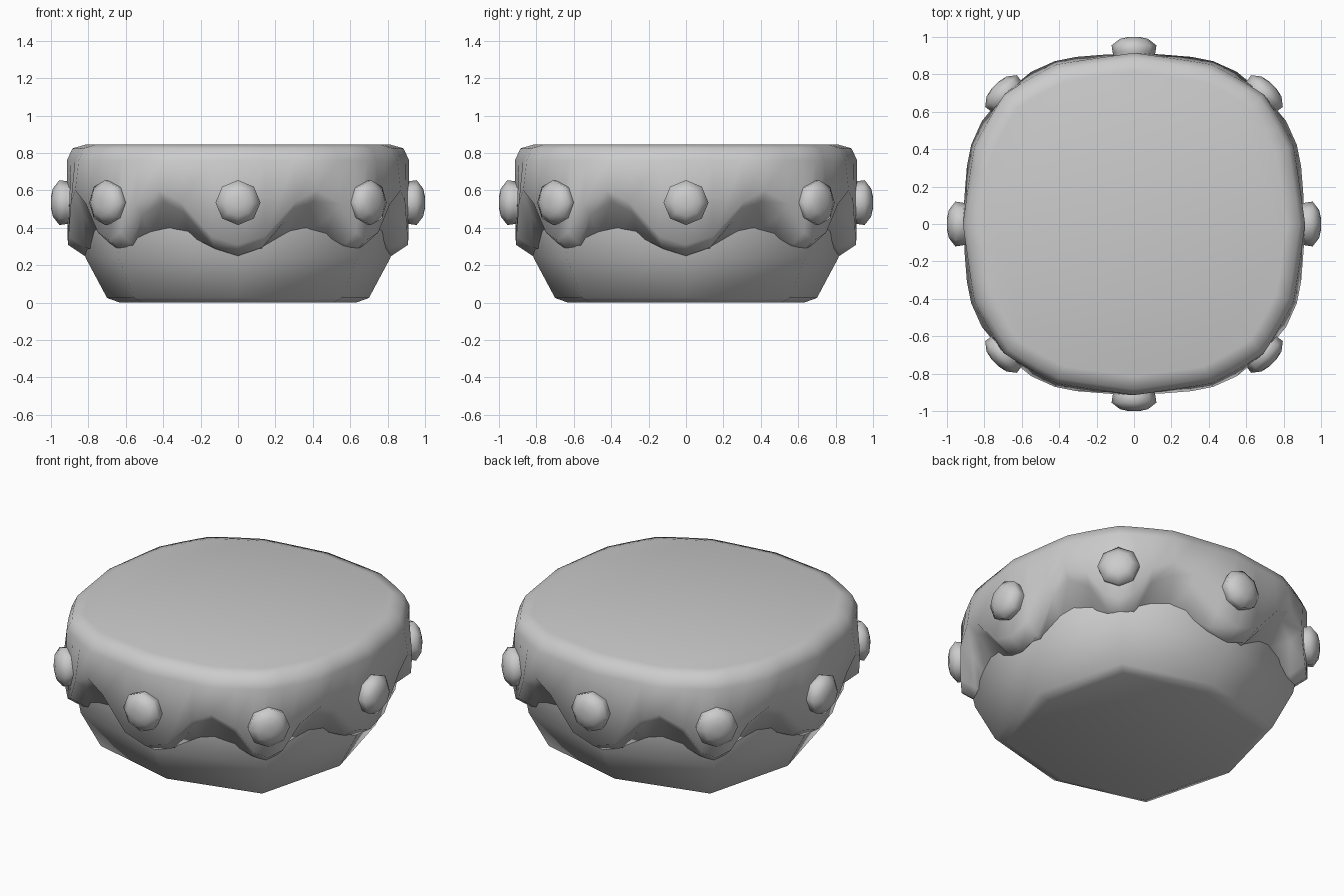
import bpy, bmesh
from math import sin, cos, radians, pi
from mathutils import Vector, Matrix

if "Cube" in bpy.data.objects:
    bpy.data.objects.remove(bpy.data.objects["Cube"])


def loft(name, rings, angle=40):
    """Skin a stack of equal-length rings and cap both ends."""
    bm = bmesh.new()
    loops = [[bm.verts.new(p) for p in ring] for ring in rings]
    n = len(loops[0])
    for a, b in zip(loops, loops[1:]):
        for i in range(n):
            j = (i + 1) % n
            bm.faces.new((a[i], a[j], b[j], b[i]))
    bm.faces.new(loops[0][::-1])
    bm.faces.new(loops[-1])
    bmesh.ops.recalc_face_normals(bm, faces=bm.faces)
    me = bpy.data.meshes.new(name)
    bm.to_mesh(me)
    bm.free()
    ob = bpy.data.objects.new(name, me)
    bpy.context.collection.objects.link(ob)
    bpy.ops.object.select_all(action='DESELECT')
    ob.select_set(True)
    bpy.context.view_layer.objects.active = ob
    bpy.ops.object.shade_smooth_by_angle(angle=radians(angle))
    return ob


def polar(r, deg, z):
    return (r * cos(radians(deg)), r * sin(radians(deg)), z)


# Lower bowl: eight-sided, (z, radius on axes, radius on diagonals)
bowl = [(0, .63, .72), (.025, .70, .785), (.24, .815, .90), (.40, .855, .93), (.50, .855, .93)]
loft("bowl", [[polar(d if k % 2 else a, 45 * k, z) for k in range(8)] for z, a, d in bowl], 75)

# Draped cover with scalloped hem: (angle, hem z, hem radius, upper radius) for one eighth turn
eighth = [(0, .31, .91, .915), (9, .355, .918, .906), (19, .54, .945, .922), (26, .60, .968, .948),
          (34, .53, .982, .953), (40, .375, .978, .965), (45, .335, .975, .98)]
quarter = eighth + [(90 - a, z, r, u) for a, z, r, u in eighth[-2:0:-1]]
cols = [(a + 90 * q, z, r, u) for q in range(4) for a, z, r, u in quarter]


def tuck(z):
    """How far under each wave crest the hem curls back (0 at a trough, 1 at a crest)."""
    return max(0, (z - .335) / .265)


loft("scalloped_cover", [
    [polar(r - .12 - .03 * tuck(z), a, .28 + .10 * tuck(z)) for a, z, r, u in cols],
    [polar(r - .09 + .03 * tuck(z), a, z - .06) for a, z, r, u in cols],
    [polar(r, a, z) for a, z, r, u in cols],
    [polar(u, a, .76) for a, z, r, u in cols],
    [polar(u - .03, a, .825) for a, z, r, u in cols],
    [polar(u - .10, a, .845) for a, z, r, u in cols],
], 85)

# Domed studs around the hem: (distance outward, radius)
stud = [(-.06, .10), (.015, .115), (.05, .12), (.085, .075), (.095, .03)]


def add_stud(k):
    base = .905 if k % 2 == 0 else .955
    rot = Matrix.Rotation(radians(45 * k), 3, 'Z')
    rings = [[rot @ Vector((base + d, r * sin(pi * i / 4), .535 + r * cos(pi * i / 4)))
              for i in range(8)] for d, r in stud]
    loft(f"stud_{k + 1}", rings, 60)


for k in range(8):
    add_stud(k)
